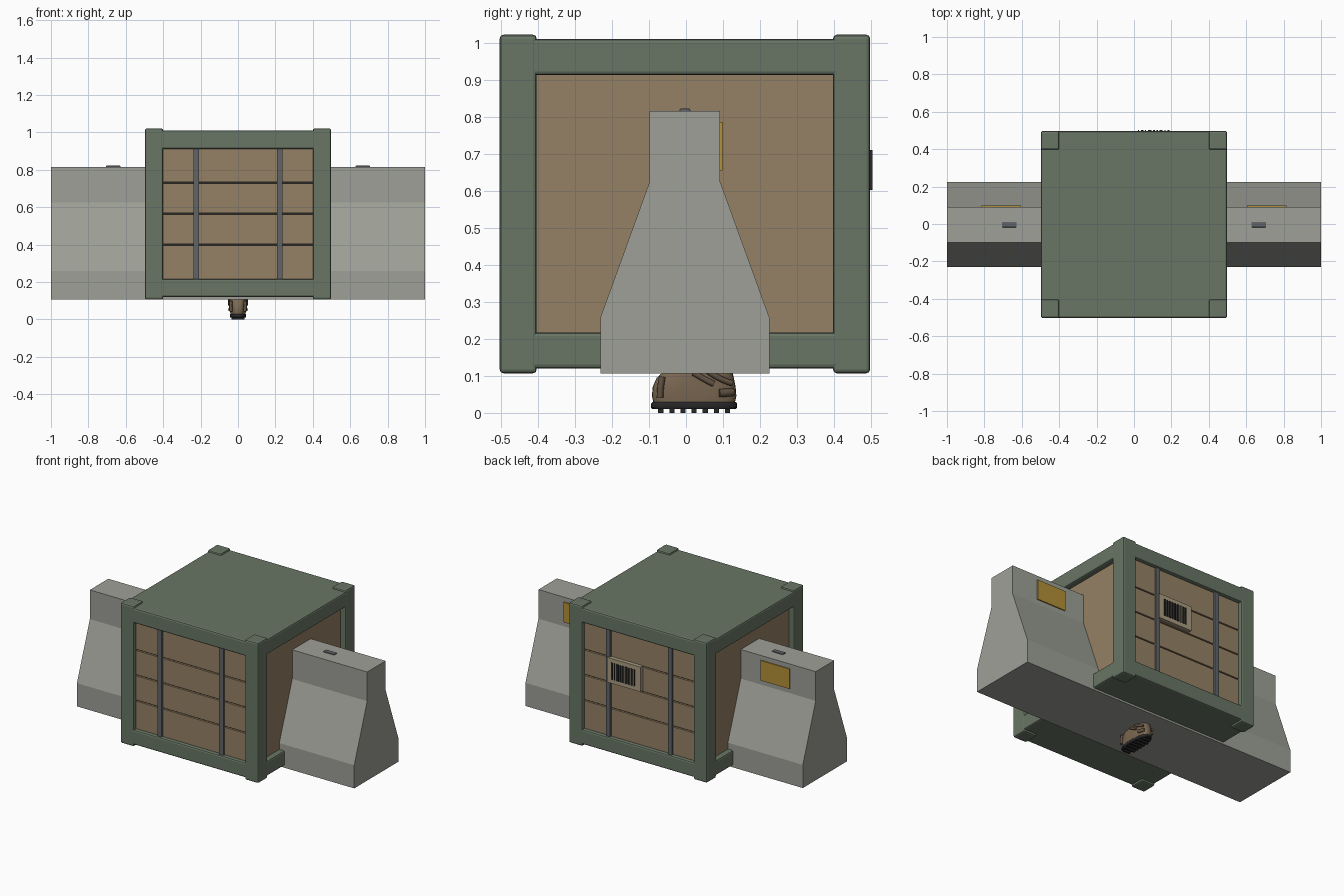
import bpy, bmesh
from math import cos, sin, pi, copysign

if "Cube" in bpy.data.objects:
    bpy.data.objects.remove(bpy.data.objects["Cube"])

CY = -0.003  # common centre line in y


def material(name, rgb):
    m = bpy.data.materials.new(name)
    m.diffuse_color = (*rgb, 1)
    m.use_nodes = True
    m.node_tree.nodes["Principled BSDF"].inputs["Base Color"].default_value = m.diffuse_color
    return m


GREEN = material("green_paint", (0.14, 0.18, 0.13))
WOOD = material("wood", (0.30, 0.22, 0.13))
DARK = material("dark", (0.02, 0.02, 0.02))
STEEL = material("steel", (0.12, 0.13, 0.14))
CONCRETE = material("concrete", (0.34, 0.35, 0.31))
YELLOW = material("yellow", (0.45, 0.28, 0.04))
LABEL = material("label", (0.40, 0.33, 0.22))
LEATHER = material("leather", (0.20, 0.14, 0.085))
TRIM = material("leather_trim", (0.12, 0.085, 0.055))


def finish(name, bm, mat):
    bmesh.ops.recalc_face_normals(bm, faces=bm.faces)
    me = bpy.data.meshes.new(name)
    bm.to_mesh(me)
    bm.free()
    me.materials.append(mat)
    ob = bpy.data.objects.new(name, me)
    bpy.context.collection.objects.link(ob)
    return ob


def box(name, x, y, z, mat, bevel=0.0):
    """Box from (min, max) ranges, with optional rounded edges."""
    bm = bmesh.new()
    bmesh.ops.create_cube(bm, size=1)
    for v in bm.verts:
        for i, (a, b) in enumerate((x, y, z)):
            v.co[i] = (a + b) / 2 + v.co[i] * (b - a)
    if bevel:
        bmesh.ops.bevel(bm, geom=bm.edges[:], offset=bevel, segments=2,
                        profile=0.5, affect='EDGES')
    return finish(name, bm, mat)


def smooth(ob):
    bpy.ops.object.select_all(action='DESELECT')
    ob.select_set(True)
    bpy.context.view_layer.objects.active = ob
    bpy.ops.object.shade_smooth_by_angle(angle=0.7)


def loft(name, rings, mat, n=32, power=0.75):
    """Stack of rounded outlines: (z, y centre, half length, half width)."""
    bm = bmesh.new()
    loops = []
    for z, cy, hy, hx in rings:
        loop = []
        for i in range(n):
            c, s = cos(2 * pi * i / n), sin(2 * pi * i / n)
            loop.append(bm.verts.new((hx * copysign(abs(c) ** power, c),
                                      cy + hy * copysign(abs(s) ** power, s), z)))
        loops.append(loop)
    for a, b in zip(loops, loops[1:]):
        for i in range(n):
            j = (i + 1) % n
            bm.faces.new((a[i], a[j], b[j], b[i]))
    bm.faces.new(loops[0])
    bm.faces.new(loops[-1])
    ob = finish(name, bm, mat)
    smooth(ob)


def roll(name, pts, r, mat):
    """Padded seam following a path."""
    cu = bpy.data.curves.new(name, 'CURVE')
    cu.dimensions = '3D'
    cu.bevel_depth = r
    cu.bevel_resolution = 2
    cu.use_fill_caps = True
    cu.resolution_u = 4
    sp = cu.splines.new('NURBS')
    sp.points.add(len(pts) - 1)
    for p, co in zip(sp.points, pts):
        p.co = (*co, 1)
    sp.use_endpoint_u = True
    sp.order_u = 3
    cu.materials.append(mat)
    bpy.context.collection.objects.link(bpy.data.objects.new(name, cu))


# concrete barrier: cross-section swept along x
half = [(0.228, 0.107), (0.228, 0.258), (0.095, 0.625), (0.095, 0.815)]
profile = half + [(-y, z) for y, z in reversed(half)]
bm = bmesh.new()
face = bm.faces.new([bm.verts.new((-1, CY + y, z)) for y, z in profile])
ext = bmesh.ops.extrude_face_region(bm, geom=[face])
bmesh.ops.translate(bm, vec=(2, 0, 0),
                    verts=[v for v in ext['geom'] if isinstance(v, bmesh.types.BMVert)])
finish("barrier", bm, CONCRETE)

# lifting loops and yellow reflectors on the barrier
for s in (-1, 1):
    box("lifting_loop", (s * .667 - .04, s * .667 + .04), (CY - .015, CY + .015),
        (0.80, 0.822), STEEL, 0.005)
    box("reflector", (s * .71 - .105, s * .71 + .105), (CY + .08, CY + .102),
        (0.655, 0.785), YELLOW)

# crate frame: corner posts, roof and floor slabs
for sx in (-1, 1):
    for sy in (-1, 1):
        xs = sorted((sx * .4, sx * .498))
        ys = sorted((CY + sy * .4, CY + sy * .5))
        box("corner_post", xs, ys, (0.107, 1.021), GREEN, 0.01)
for name, z in (("roof_slab", (0.912, 1.01)), ("floor_slab", (0.12, 0.217))):
    box(name, (-.497, .497), (CY - .499, CY + .499), z, GREEN, 0.01)

# plain side panels with the dark core behind the planks
box("side_panels", (-.46, .46), (CY - .455, CY + .455), (0.20, 0.93), WOOD)
for s in (-1, 1):
    def yr(a, b):
        return sorted((CY + s * a, CY + s * b))
    box("plank_backing", (-.41, .41), yr(.45, .462), (0.20, 0.93), DARK)
    # horizontal planks with gaps
    cuts = [0.20, 0.40, 0.565, 0.73, 0.93]
    for a, b in zip(cuts, cuts[1:]):
        box("plank", (-.405, .405), yr(.45, .475), (a + .004, b - .004), WOOD)
    # vertical metal straps
    for x in (-.223, .223):
        box("strap", (x - .015, x + .015), yr(.46, .488), (0.21, 0.92), STEEL)

# striped label on the back
box("label_plate", (-.02, .222), (CY + .474, CY + .5), (0.575, 0.737), LABEL)
widths = [.012, .006, .016, .006, .010, .018, .006, .012, .007]
x = .19
for w in widths:
    box("label_stripe", (x - w, x), (CY + .498, CY + .506), (0.602, 0.71), DARK)
    x -= w + .0095

# boot: lugs, sole, upper, padded seams
by = 0.022
for i in range(7):
    y = by + (i - 3) * .03
    w = .036 if abs(i - 3) < 3 else .026
    box("sole_lug", (-w, w), (y - .007, y + .007), (0, 0.014), DARK)
loft("sole", [(.010, by, .112, .041), (.014, by, .116, .044),
              (.025, by, .116, .044), (.030, by, .112, .041)], DARK)
loft("boot_upper", [(.028, by, .110, .040), (.045, by, .114, .043),
                    (.070, by, .112, .044), (.095, by + .003, .104, .045),
                    (.115, by + .012, .090, .044), (.140, by + .03, .07, .042),
                    (.180, by + .04, .06, .042), (.260, by + .04, .06, .045)], LEATHER)
for s in (-1, 1):
    roll("toe_seam", [(s * .037, -.070, .042), (s * .040, -.070, .07),
                      (s * .038, -.064, .097)], .009, TRIM)
    roll("ankle_seam", [(s * .044, .02, .108), (s * .046, .05, .09),
                        (s * .045, .075, .078)], .008, TRIM)
    roll("upper_seam", [(s * .044, .06, .112), (s * .045, .09, .09),
                        (s * .036, .125, .08)], .008, TRIM)
    roll("heel_pad", [(s * .042, .09, .054), (s * .038, .11, .054),
                      (s * .026, .126, .056)], .011, TRIM)
